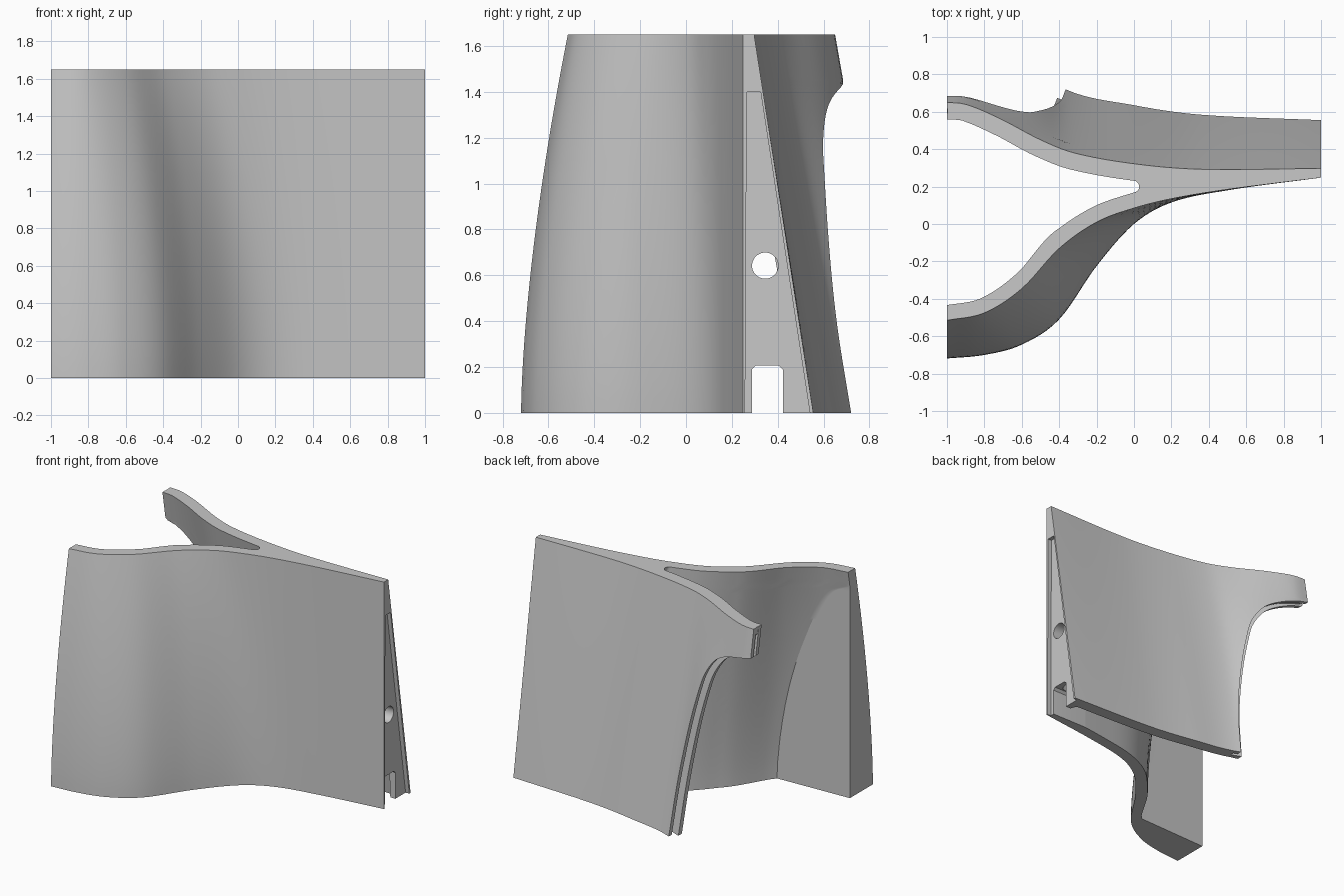
import bpy, bmesh, math

old = bpy.data.objects.get("Cube")
if old:
    bpy.data.objects.remove(old, do_unlink=True)

TOP, FRONT_WALL, BACK_WALL, SLOT = 1.65, 0.08, 0.09, 0.065

grey = bpy.data.materials.new("plain_grey")
grey.use_nodes = True
colour = (0.58, 0.58, 0.58, 1)
grey.diffuse_color = colour
grey.node_tree.nodes["Principled BSDF"].inputs["Base Color"].default_value = colour


def curve(points):
    """Smooth function through the given points."""
    n = len(points)

    def slope(i):
        a, b = points[max(i - 1, 0)], points[min(i + 1, n - 1)]
        return (b[1] - a[1]) / (b[0] - a[0])

    def f(x):
        i = 0
        while i < n - 2 and x > points[i + 1][0]:
            i += 1
        (x0, y0), (x1, y1) = points[i], points[i + 1]
        h = x1 - x0
        s = (x - x0) / h
        return ((2*s**3 - 3*s**2 + 1) * y0 + (s**3 - 2*s**2 + s) * h * slope(i)
                + (3*s**2 - 2*s**3) * y1 + (s**3 - s**2) * h * slope(i + 1))
    return f


# Plan curves of both walls at floor and top
front_low = curve([(-1, -.719), (-.8, -.70), (-.6, -.645), (-.4, -.51), (-.2, -.225),
                   (0, 0), (.2, .115), (.5, .18), (1, .248)])
front_high = curve([(-1, -.515), (-.8, -.475), (-.6, -.345), (-.4, -.13), (-.2, .01),
                    (0, .085), (.2, .135), (.5, .185), (1, .248)])
back_low = curve([(-1, .94), (-.8, .94), (-.58, .895), (-.365, .72), (0, .635),
                  (.35, .585), (1, .555)])
back_high = curve([(-1, .65), (-.9, .64), (-.72, .565), (-.5, .45), (-.32, .38),
                   (0, .322), (.35, .293), (1, .297)])
# Free edge of the back wall, sweeping out to a tab at the top
back_edge = curve([(0, -.365), (.4, -.395), (.8, -.46), (1.1, -.535), (1.2, -.575),
                   (1.3, -.645), (1.36, -.72), (1.41, -.84), (1.45, -1)])


def front_out(x, z):
    """The bend drifts towards -x with height."""
    w = (z / TOP) ** 1.6
    drift = .22 * (1 - x * x)
    return (front_low(x + drift * w) * (1 - w)
            + front_high(x - drift * (1 - w)) * w)


def back_out(x, z):
    w = z / TOP
    return back_low(x) * (1 - w) + back_high(x) * w


def depth(f, x, z, wall):
    """Wall thickness measured along y."""
    e = .01
    a, b = max(x - e, -1), min(x + e, 1)
    return wall * math.hypot(1, (f(b, z) - f(a, z)) / (b - a))


def front_offset(x, z):
    return front_out(x, z) + depth(front_out, x, z, FRONT_WALL)


def flat_pad(x):
    return -.455 + .04 * (x + 1)


def front_in(x, z):
    return max(front_offset(x, z), flat_pad(x))


def back_in(x, z):
    return back_out(x, z) - depth(back_out, x, z, BACK_WALL)


def slot_tip(z):
    x = -.1
    while x < .90 and back_in(x, z) - front_in(x, z) > SLOT:
        x += .002
    return x


def pad_end(z):
    x = -.99
    while front_offset(x, z) < flat_pad(x):
        x += .001
    return x


def steps(a, b, n):
    return [a + (b - a) * i / n for i in range(n + 1)]


def section(z):
    """Closed Y-shaped outline at one height."""
    xe = back_edge(z) if z < 1.45 else -1
    lip = max(xe - .045, -1)
    groove = .03 if z < 1.6 else .002
    tip, kink = slot_tip(z), pad_end(z)
    loop = [(x, front_out(x, z)) for x in steps(-1, 1, 64)]
    loop += [(x, back_out(x, z)) for x in steps(1, xe, 56)]
    # Grooved edge whose inner lip reaches further
    for share, x in ((.35, xe), (.35, xe + groove), (.65, xe + groove), (.65, lip)):
        loop.append((x, back_out(x, z) - share * depth(back_out, x, z, BACK_WALL)))
    loop += [(x, back_in(x, z)) for x in steps(lip, tip, 48)]
    lo, hi = front_in(tip, z), back_in(tip, z)
    for i in range(1, 8):
        a = math.pi * i / 8
        loop.append((tip + .032 * math.sin(a), (lo + hi) / 2 + (hi - lo) / 2 * math.cos(a)))
    loop += [(x, front_in(x, z)) for x in steps(tip, kink, 48) + steps(kink, -1, 12)[1:]]
    return [(x, y, z) for x, y in loop]


def make_object(name, bm):
    bmesh.ops.recalc_face_normals(bm, faces=bm.faces)
    mesh = bpy.data.meshes.new(name)
    bm.to_mesh(mesh)
    bm.free()
    mesh.materials.append(grey)
    ob = bpy.data.objects.new(name, mesh)
    bpy.context.collection.objects.link(ob)
    return ob


# Forked shell lofted through the sections
levels = steps(0, 1.1, 18) + steps(1.12, 1.48, 24) + steps(1.5, 1.6, 3) + [1.605, TOP]
bm = bmesh.new()
rings = [[bm.verts.new(p) for p in section(z)] for z in levels]
for a, b in zip(rings, rings[1:]):
    for i in range(len(a)):
        j = (i + 1) % len(a)
        bm.faces.new((a[i], a[j], b[j], b[i]))
bm.faces.new(rings[0])
bm.faces.new(rings[-1])
shell = make_object("forked_shell", bm)


def prism(name, outline, x0, x1):
    """Outline in y and z, extruded along x."""
    bm = bmesh.new()
    face = bm.faces.new([bm.verts.new((x0, y, z)) for y, z in outline])
    new = bmesh.ops.extrude_face_region(bm, geom=[face])["geom"]
    bmesh.ops.translate(bm, vec=(x1 - x0, 0, 0),
                        verts=[v for v in new if isinstance(v, bmesh.types.BMVert)])
    return make_object(name, bm)


# Recessed end panel, round hole and floor notch
circle = [(.345 + .057 * math.cos(math.tau * i / 40), .642 + .057 * math.sin(math.tau * i / 40))
          for i in range(40)]
cutters = [
    prism("end_panel_cutter", [(.257, -.1), (.555, -.1), (.54, 0), (.325, 1.4), (.265, 1.4)], .97, 1.1),
    prism("round_hole_cutter", circle, .2, 1.1),
    prism("floor_notch_cutter", [(.288, -.1), (.422, -.1), (.422, .19), (.405, .207),
                                 (.305, .207), (.288, .19)], .5, 1.1),
]
bpy.context.view_layer.objects.active = shell
for cutter in cutters:
    cutter.hide_render = True
    mod = shell.modifiers.new(cutter.name, "BOOLEAN")
    mod.operation, mod.solver, mod.object = "DIFFERENCE", "EXACT", cutter
    bpy.ops.object.modifier_apply(modifier=mod.name)
for cutter in cutters:
    bpy.data.objects.remove(cutter, do_unlink=True)

bpy.ops.object.select_all(action="DESELECT")
shell.select_set(True)
bpy.ops.object.shade_smooth_by_angle(angle=math.radians(28))
